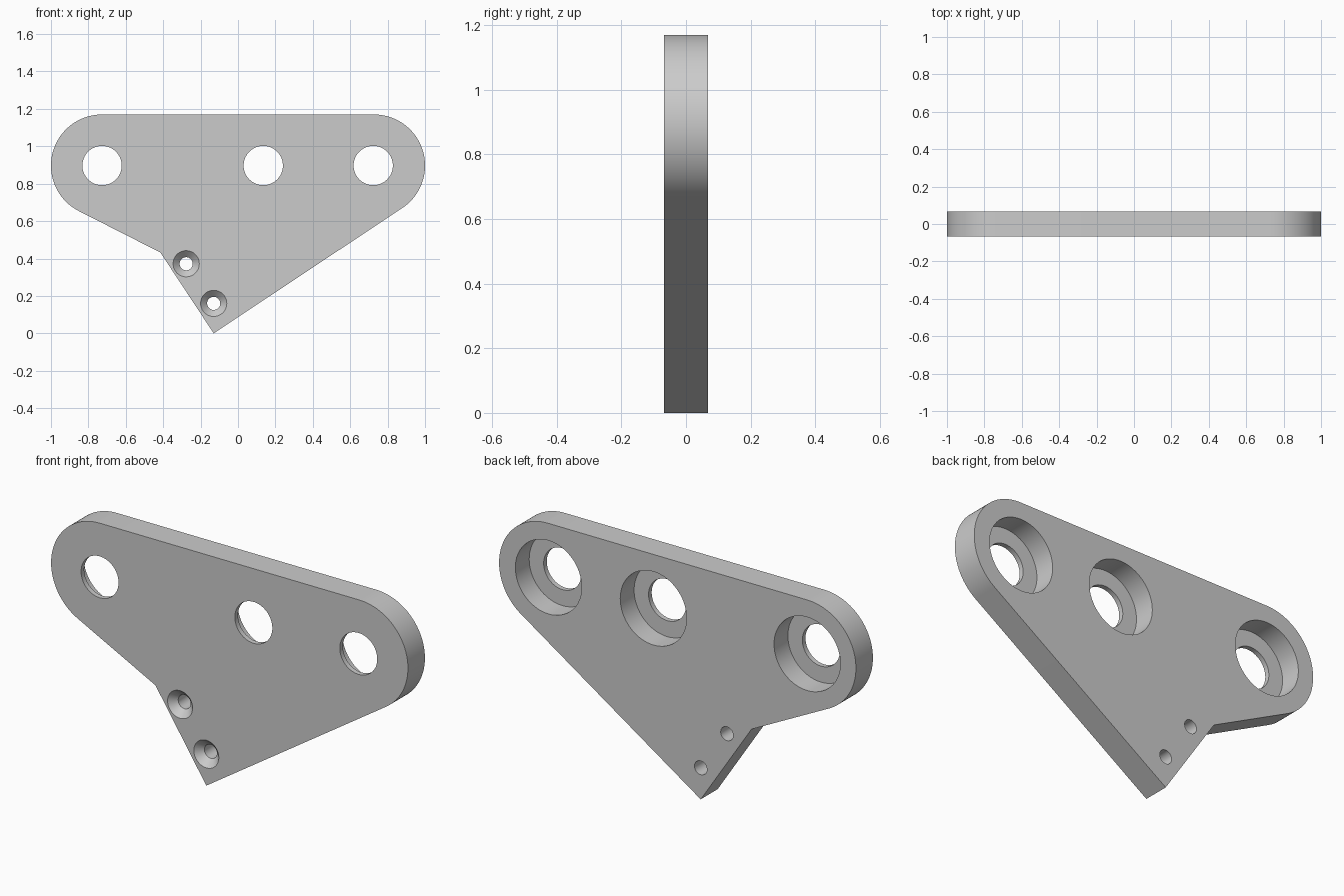
import bpy, bmesh
from math import cos, sin, pi, acos, atan2, hypot, radians

cube = bpy.data.objects.get("Cube")
if cube:
    bpy.data.objects.remove(cube)

HALF = 0.068                 # half the plate thickness
END_R, END_X, END_Z = 0.273, 0.727, 0.897
TIP = (-0.13, 0.0)
ELBOW = (-0.415, 0.432)

grey = bpy.data.materials.new("plain grey")
grey.use_nodes = True
grey.diffuse_color = (0.6, 0.6, 0.6, 1)
grey.node_tree.nodes["Principled BSDF"].inputs["Base Color"].default_value = (0.6, 0.6, 0.6, 1)


def make_object(name, bm):
    bmesh.ops.recalc_face_normals(bm, faces=bm.faces[:])
    mesh = bpy.data.meshes.new(name)
    bm.to_mesh(mesh)
    bm.free()
    mesh.materials.append(grey)
    obj = bpy.data.objects.new(name, mesh)
    bpy.context.collection.objects.link(obj)
    return obj


def tangent_angle(cx, point, side):
    """Angle on an end circle where a line from the point touches it."""
    dx, dz = point[0] - cx, point[1] - END_Z
    return atan2(dz, dx) + side * acos(END_R / hypot(dx, dz))


def arc(cx, start, end, steps=48):
    angles = [start + (end - start) * i / steps for i in range(steps + 1)]
    return [(cx + END_R * cos(a), END_Z + END_R * sin(a)) for a in angles]


# Plate: two rounded ends joined by a straight top and tangent lower edges
right_start = tangent_angle(END_X, TIP, 1)
left_end = tangent_angle(-END_X, ELBOW, -1) % (2 * pi)
outline = [TIP] + arc(END_X, right_start % (2 * pi) - 2 * pi, pi / 2)
outline += arc(-END_X, pi / 2, left_end) + [ELBOW]

bm = bmesh.new()
face = bm.faces.new([bm.verts.new((x, -HALF, z)) for x, z in outline])
extruded = bmesh.ops.extrude_face_region(bm, geom=[face])["geom"]
bmesh.ops.translate(bm, vec=(0, 2 * HALF, 0),
                    verts=[v for v in extruded if isinstance(v, bmesh.types.BMVert)])
plate = make_object("bracket_plate", bm)


def hole_cutter(name, x, z, profile, sides=64):
    """Round cutter along y from (y, radius) steps."""
    bm = bmesh.new()
    rings = [[bm.verts.new((x + r * cos(2 * pi * i / sides), y, z + r * sin(2 * pi * i / sides)))
              for i in range(sides)] for y, r in profile]
    for a, b in zip(rings, rings[1:]):
        for i in range(sides):
            j = (i + 1) % sides
            bm.faces.new((a[i], a[j], b[j], b[i]))
    bm.faces.new(rings[0])
    bm.faces.new(rings[-1])
    cutter = make_object(name, bm)
    cutter.hide_render = True
    return cutter


# Bearing seats open to the back, with a thin lip at the front
LIP = -HALF + 0.025
seat = [(-HALF - 0.05, 0.105), (LIP, 0.105), (LIP, 0.186), (HALF + 0.05, 0.186)]
# Screw holes with a cone at the front
screw = [(-HALF - 0.01, 0.08), (-HALF + 0.035, 0.035), (HALF + 0.05, 0.035)]

cutters = [hole_cutter("seat_cutter", x, END_Z, seat) for x in (-0.727, 0.135, 0.723)]
cutters += [hole_cutter("screw_cutter", x, z, screw) for x, z in ((-0.277, 0.372), (-0.13, 0.16))]

for cutter in cutters:
    mod = plate.modifiers.new(cutter.name, "BOOLEAN")
    mod.operation = "DIFFERENCE"
    mod.solver = "EXACT"
    mod.object = cutter

# Bake the cuts and drop the cutters
bpy.context.view_layer.update()
evaluated = plate.evaluated_get(bpy.context.evaluated_depsgraph_get())
plate.data = bpy.data.meshes.new_from_object(evaluated)
plate.modifiers.clear()
for cutter in cutters:
    bpy.data.objects.remove(cutter)

bpy.ops.object.select_all(action="DESELECT")
plate.select_set(True)
bpy.context.view_layer.objects.active = plate
bpy.ops.object.shade_smooth_by_angle(angle=radians(25))
